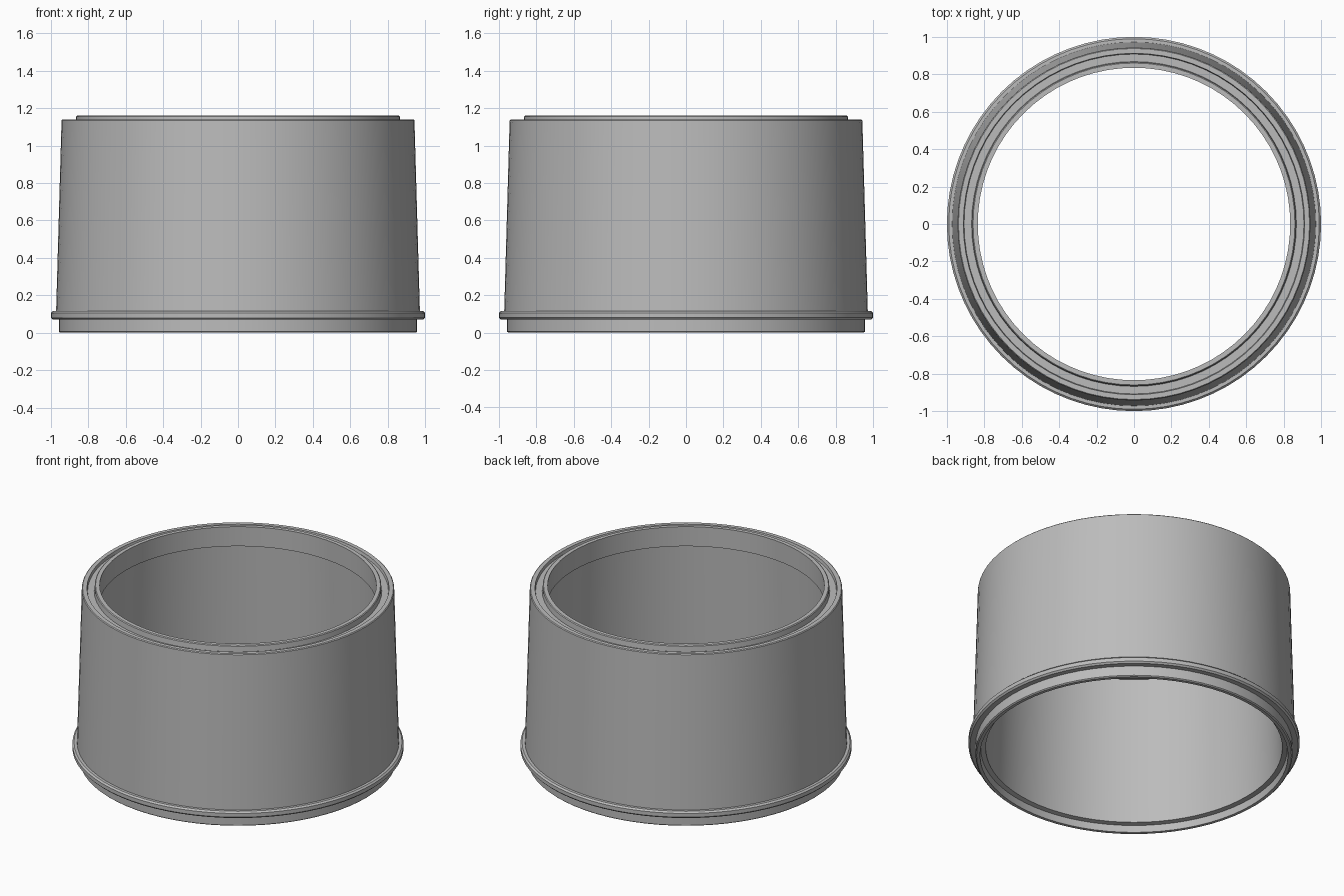
import bpy, bmesh, math

old = bpy.data.objects.get("Cube")
if old:
    bpy.data.objects.remove(old, do_unlink=True)

SIDES = 72
grey = bpy.data.materials.new("plain grey")
grey.use_nodes = True
grey.diffuse_color = (0.5, 0.5, 0.5, 1)
grey.node_tree.nodes["Principled BSDF"].inputs["Base Color"].default_value = (0.5, 0.5, 0.5, 1)


def lathe(name, profile):
    """Turn a closed (radius, height) outline around the z axis."""
    bm = bmesh.new()
    verts = [bm.verts.new((r, 0, z)) for r, z in profile]
    edges = [bm.edges.new((a, b)) for a, b in zip(verts, verts[1:] + verts[:1])]
    bmesh.ops.spin(bm, geom=verts + edges, cent=(0, 0, 0), axis=(0, 0, 1),
                   angle=math.tau, steps=SIDES, use_duplicate=False)
    bmesh.ops.remove_doubles(bm, verts=bm.verts, dist=0.0005)
    bmesh.ops.recalc_face_normals(bm, faces=bm.faces)
    mesh = bpy.data.meshes.new(name)
    bm.to_mesh(mesh)
    bm.free()
    mesh.materials.append(grey)
    obj = bpy.data.objects.new(name, mesh)
    bpy.context.collection.objects.link(obj)
    bpy.ops.object.select_all(action="DESELECT")
    obj.select_set(True)
    bpy.context.view_layer.objects.active = obj
    bpy.ops.object.shade_smooth_by_angle(angle=math.radians(25))
    return obj


outer_wall = [
    (0.95, 0), (0.957, 0.006), (0.957, 0.07),                   # foot
    (0.99, 0.07), (1.0, 0.08), (1.0, 0.105), (0.99, 0.115),     # flange
    (0.972, 0.115), (0.943, 1.135), (0.938, 1.14),              # tapered side
]
top_rim = [
    (0.912, 1.14), (0.908, 1.12), (0.868, 1.12),                # seal groove
    (0.865, 1.155), (0.86, 1.16), (0.835, 1.16),                # raised lip
]
inner_wall = [
    (0.835, 1.03), (0.87, 1.03),                                # inner collar
    (0.895, 0.05), (0.925, 0.045), (0.93, 0),                   # bore and recess
]
lathe("ring_housing", outer_wall + top_rim + inner_wall)
